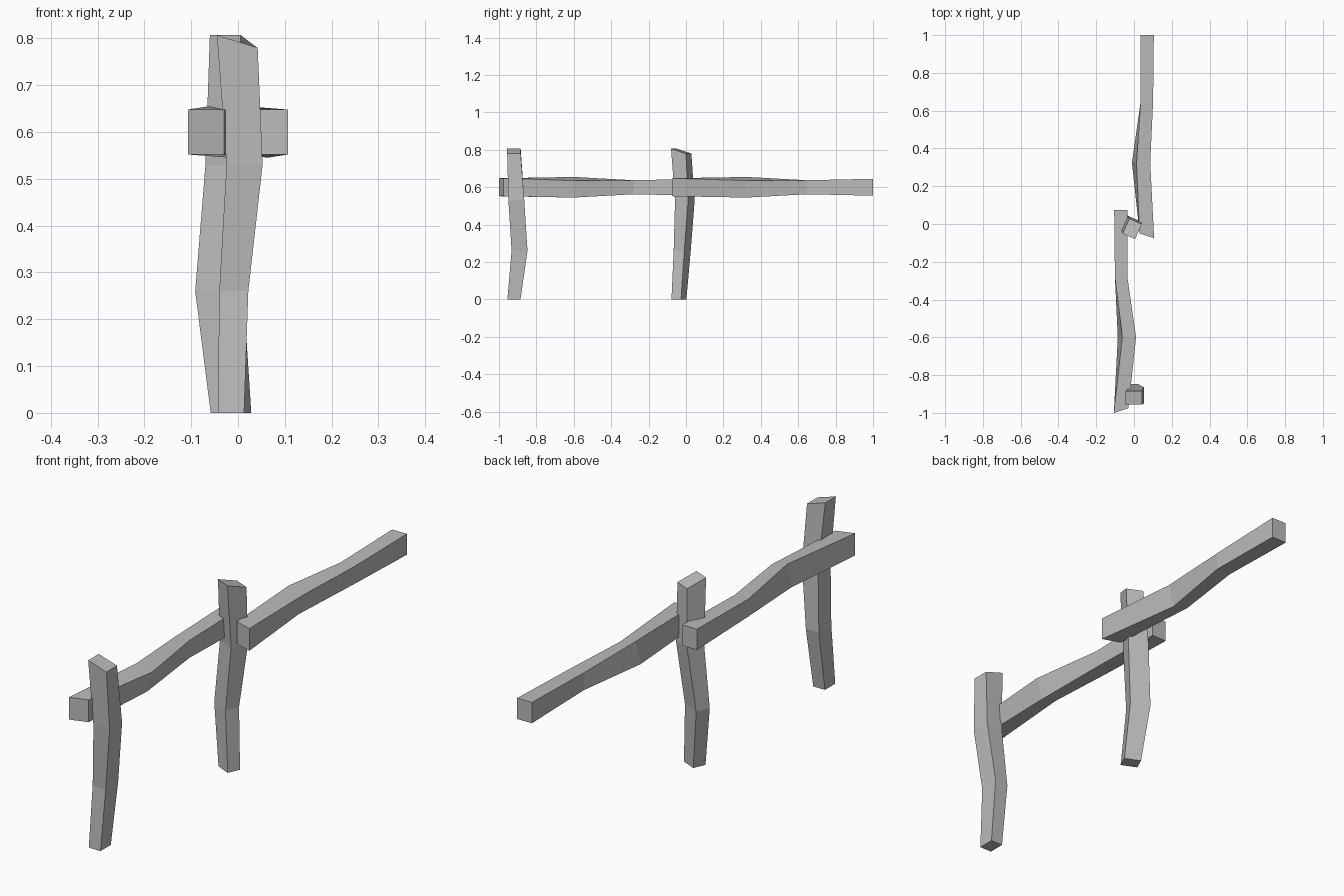
import bpy
import bmesh
from math import radians, pi
from mathutils import Matrix, Vector

if "Cube" in bpy.data.objects:
    bpy.data.objects.remove(bpy.data.objects["Cube"], do_unlink=True)

wood = bpy.data.materials.new("weathered_grey")
wood.use_nodes = True
GREY = (0.5, 0.5, 0.5, 1)
wood.diffuse_color = GREY
wood.node_tree.nodes["Principled BSDF"].inputs["Base Color"].default_value = GREY

CORNERS = [(-0.5, -0.5), (0.5, -0.5), (0.5, 0.5), (-0.5, 0.5)]


def loft(name, rings, matrix):
    """Skin a beam over four-cornered rings and cap both ends."""
    bm = bmesh.new()
    loops = [[bm.verts.new(matrix @ p) for p in ring] for ring in rings]
    for a, b in zip(loops, loops[1:]):
        for i in range(4):
            j = (i + 1) % 4
            bm.faces.new((a[i], a[j], b[j], b[i]))
    bm.faces.new(loops[0])
    bm.faces.new(loops[-1])
    bmesh.ops.recalc_face_normals(bm, faces=bm.faces)
    mesh = bpy.data.meshes.new(name)
    bm.to_mesh(mesh)
    bm.free()
    mesh.materials.append(wood)
    obj = bpy.data.objects.new(name, mesh)
    bpy.context.collection.objects.link(obj)


def post(name, place):
    # height, centre x, centre y, width, depth, drop of the right edge
    sections = [(0, 0, 0, 0.056, 0.07, 0),
                (0.26, 0.006, 0.03, 0.062, 0.085, 0),
                (0.53, 0.029, 0.013, 0.077, 0.085, 0),
                (0.807, 0.0135, 0, 0.087, 0.072, 0.027)]
    rings = [[Vector((cx + u * w, cy + v * d, z - (u + 0.5) * drop))
              for u, v in CORNERS] for z, cx, cy, w, d, drop in sections]
    loft(name, rings, place)


def rail(name, place):
    # position along, centre x, width, height, roll, skew of the end
    sections = [(-0.9875, -0.068, 0.077, 0.096, 0, 0.025),
                (-0.6, -0.0375, 0.075, 0.094, 15, 0),
                (-0.28, -0.068, 0.066, 0.075, 0, 0),
                (0.075, -0.07, 0.07, 0.09, 0, 0)]
    rings = []
    for y, cx, w, h, roll, skew in sections:
        turn = Matrix.Rotation(radians(roll), 3, 'Y')
        rings.append([turn @ Vector((u * w, 0, v * h)) + Vector((cx, y + u * skew, 0))
                      for u, v in CORNERS])
    loft(name, rings, place)


# Crooked posts, the second one turned about its axis
post("front_post", Matrix.Translation((-0.015, -0.92, 0)))
post("middle_post", Matrix.Translation((-0.015, -0.038, 0)) @ Matrix.Rotation(radians(66), 4, 'Z'))

# Crooked rails, the second one rolled over on the other side of the post
rail("front_rail", Matrix.Translation((0, 0, 0.6)))
rail("rear_rail", Matrix.Translation((0, 0.925, 0.6)) @ Matrix.Rotation(pi, 4, 'Y'))
